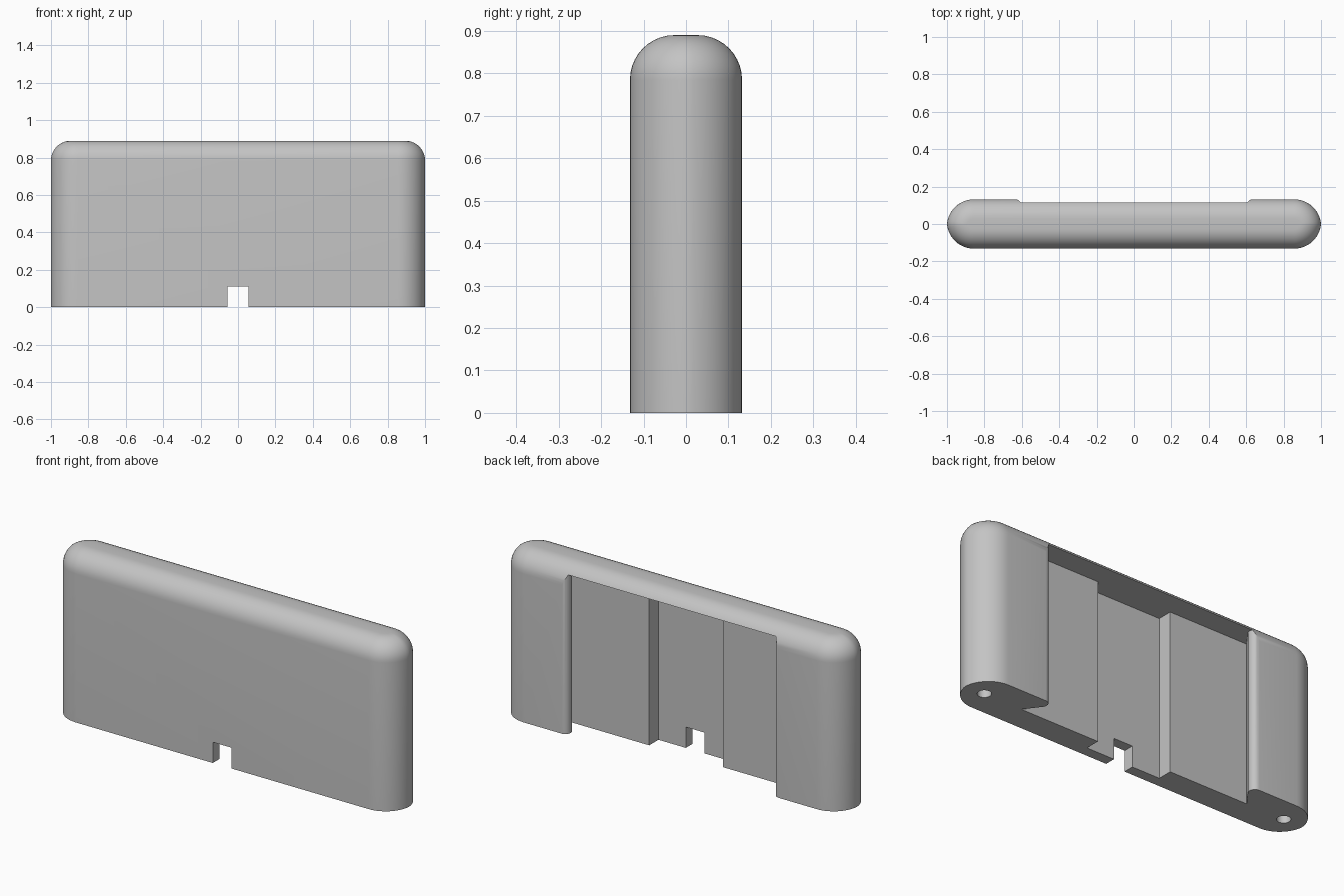
import bpy, bmesh, math

cube = bpy.data.objects.get("Cube")
if cube:
    bpy.data.objects.remove(cube, do_unlink=True)

HEIGHT, HALF_DEPTH = 0.89, 0.132
FILLET, END_RADIUS, END_X = 0.105, 0.145, 0.8556
RECESS_TOP = 0.84

grey = bpy.data.materials.new("plain grey")
grey.use_nodes = True
grey.diffuse_color = (0.55, 0.55, 0.55, 1)
grey.node_tree.nodes["Principled BSDF"].inputs["Base Color"].default_value = grey.diffuse_color


def loft(name, rings):
    """Skin a stack of (outline, z) rings and cap both ends."""
    bm = bmesh.new()
    loops = [[bm.verts.new((x, y, z)) for x, y in ring] for ring, z in rings]
    for low, high in zip(loops, loops[1:]):
        n = len(low)
        for i in range(n):
            j = (i + 1) % n
            bm.faces.new((low[i], low[j], high[j], high[i]))
    bm.faces.new(loops[0][::-1])
    bm.faces.new(loops[-1])
    bmesh.ops.recalc_face_normals(bm, faces=bm.faces)
    mesh = bpy.data.meshes.new(name)
    bm.to_mesh(mesh)
    bm.free()
    mesh.materials.append(grey)
    obj = bpy.data.objects.new(name, mesh)
    bpy.context.collection.objects.link(obj)
    return obj


def outline(inset, steps=12):
    """Long plan outline with rounded ends, shrunk by inset."""
    r = END_RADIUS - inset
    cy = HALF_DEPTH - END_RADIUS
    start = math.asin(-cy / r)
    quarter = []
    for i in range(steps + 1):
        a = start + (math.pi / 2 - start) * i / steps
        quarter.append((END_X + r * math.cos(a), cy + r * math.sin(a)))
    ring = quarter + [(-x, y) for x, y in reversed(quarter)]
    ring += [(-x, -y) for x, y in quarter[1:]]
    return ring + [(x, -y) for x, y in reversed(quarter[1:])]


def cut(target, cutter):
    mod = target.modifiers.new("cut", "BOOLEAN")
    mod.operation = "DIFFERENCE"
    mod.solver = "EXACT"
    mod.object = cutter
    cutter.hide_render = True
    bpy.context.view_layer.objects.active = target
    bpy.ops.object.modifier_apply(modifier=mod.name)
    bpy.data.objects.remove(cutter, do_unlink=True)


# Housing with a rounded top edge
rings = [(outline(0), 0)]
for i in range(11):
    a = math.pi / 2 * i / 10
    rings.append((outline(FILLET * (1 - math.cos(a))),
                  HEIGHT - FILLET + FILLET * math.sin(a)))
housing = loft("housing", rings)

# Stepped back recess, undercut behind a rounded lip on each side
half = [(0.215, -0.077), (0.215, 0), (0.67, 0)]
for i in range(11):
    a = math.radians(218 - 128 * i / 10)
    half.append((0.635 + 0.032 * math.cos(a), 0.1 + 0.032 * math.sin(a)))
half.append((0.635, 0.25))
recess = half + [(-x, y) for x, y in reversed(half)]
cut(housing, loft("recess_cutter", [(recess, -0.1), (recess, RECESS_TOP)]))

# Cable notch through the front wall
w = 0.055
notch = [(-w, -0.3), (w, -0.3), (w, -0.04), (-w, -0.04)]
cut(housing, loft("notch_cutter", [(notch, -0.1), (notch, 0.11)]))

# Blind holes under the two ends
for side in (-1, 1):
    hole = []
    for i in range(24):
        a = math.tau * i / 24
        hole.append((side * 0.89 + 0.033 * math.cos(a), 0.033 * math.sin(a)))
    cut(housing, loft("hole_cutter", [(hole, -0.1), (hole, 0.3)]))

bpy.ops.object.select_all(action="DESELECT")
housing.select_set(True)
bpy.context.view_layer.objects.active = housing
bpy.ops.object.shade_smooth_by_angle(angle=math.radians(30))
